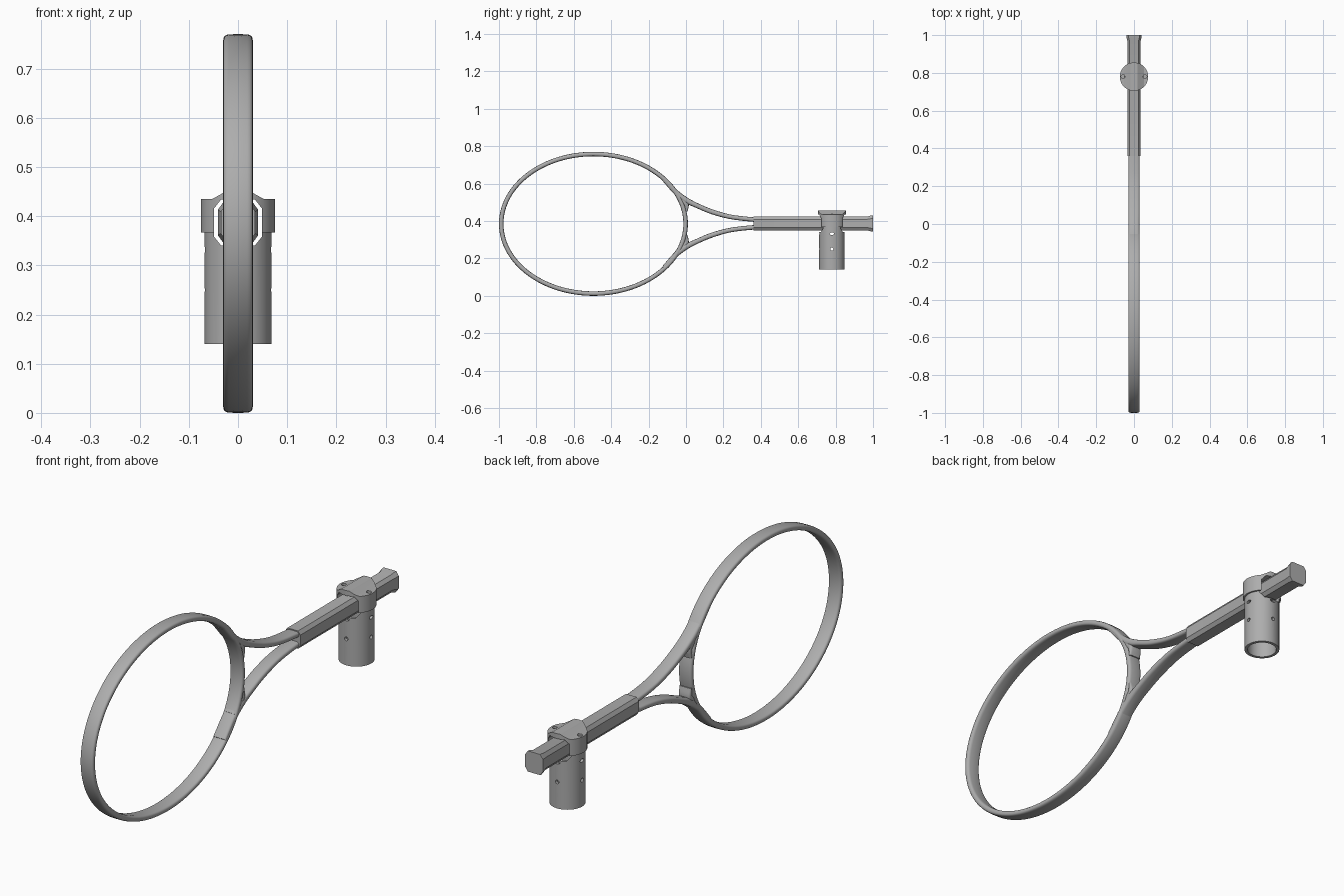
import bpy, bmesh, math
from mathutils import Vector, Matrix

if "Cube" in bpy.data.objects:
    bpy.data.objects.remove(bpy.data.objects["Cube"])

GREY = (0.42, 0.42, 0.42, 1)
mat = bpy.data.materials.new("plain grey")
mat.use_nodes = True
mat.diffuse_color = GREY
mat.node_tree.nodes["Principled BSDF"].inputs["Base Color"].default_value = GREY

MID = 0.387      # height of the handle axis
MOUNT_Y = 0.78   # mount position along the handle


def finish(name, bm, angle=None):
    bmesh.ops.recalc_face_normals(bm, faces=bm.faces)
    mesh = bpy.data.meshes.new(name)
    bm.to_mesh(mesh)
    bm.free()
    obj = bpy.data.objects.new(name, mesh)
    bpy.context.collection.objects.link(obj)
    mesh.materials.append(mat)
    if angle:
        smooth(obj, angle)
    return obj


def smooth(obj, angle):
    bpy.ops.object.select_all(action='DESELECT')
    obj.select_set(True)
    bpy.context.view_layer.objects.active = obj
    bpy.ops.object.shade_smooth_by_angle(angle=math.radians(angle))


def sweep(name, path, section, closed=False, angle=40):
    """Sweep a unit section along (y, z, half width, half thickness) points."""
    bm, rings, n = bmesh.new(), [], len(path)
    for i, (y, z, w, t) in enumerate(path):
        a = path[(i - 1) % n] if closed else path[max(i - 1, 0)]
        b = path[(i + 1) % n] if closed else path[min(i + 1, n - 1)]
        d = Vector((b[0] - a[0], b[1] - a[1])).normalized()
        rings.append([bm.verts.new((u * w, y - d.y * v * t, z + d.x * v * t))
                      for u, v in section])
    m = len(section)
    for i in range(n if closed else n - 1):
        r, s = rings[i], rings[(i + 1) % n]
        for j in range(m):
            k = (j + 1) % m
            bm.faces.new((r[j], r[k], s[k], s[j]))
    if not closed:
        bm.faces.new(rings[0])
        bm.faces.new(rings[-1])
    return finish(name, bm, angle)


def spline(points, steps=6):
    """Catmull-Rom interpolation through the given points."""
    p = [Vector(q) for q in points]
    p = [2 * p[0] - p[1]] + p + [2 * p[-1] - p[-2]]
    out = []
    for a, b, c, d in zip(p, p[1:], p[2:], p[3:]):
        for s in range(steps):
            t = s / steps
            out.append(0.5 * (2 * b + (c - a) * t + (2 * a - 5 * b + 4 * c - d) * t**2
                              + (3 * b - a - 3 * c + d) * t**3))
    return out + [p[-2]]


def cylinder(name, radius, z0, z1, x=0, y=MOUNT_Y, sides=64):
    bm = bmesh.new()
    bmesh.ops.create_cone(bm, cap_ends=True, segments=sides, radius1=radius, radius2=radius,
                          depth=z1 - z0,
                          matrix=Matrix.Translation((x, y, (z0 + z1) / 2)))
    return finish(name, bm)


def prism(name, outline, y0, y1):
    bm = bmesh.new()
    face = bm.faces.new([bm.verts.new((x, y0, z)) for x, z in outline])
    moved = bmesh.ops.extrude_face_region(bm, geom=[face])["geom"]
    bmesh.ops.translate(bm, vec=(0, y1 - y0, 0),
                        verts=[v for v in moved if isinstance(v, bmesh.types.BMVert)])
    return finish(name, bm)


def cut(obj, tool, operation='DIFFERENCE', keep=False):
    mod = obj.modifiers.new("cut", 'BOOLEAN')
    mod.operation, mod.solver, mod.object = operation, 'EXACT', tool
    bpy.context.view_layer.objects.active = obj
    bpy.ops.object.modifier_apply(modifier=mod.name)
    tool.hide_render = True
    if not keep:
        bpy.data.objects.remove(tool)


# Rounded, nearly rectangular section of the frame
rounded = []
for i in range(20):
    a = math.tau * i / 20
    c, s = math.cos(a), math.sin(a)
    rounded.append((math.copysign(abs(c) ** 0.4, c), math.copysign(abs(s) ** 0.8, s)))
octagon = [(1, -.6), (1, .6), (.7, 1), (-.7, 1), (-1, .6), (-1, -.6), (-.7, -1), (.7, -1)]

# Oval hoop
hoop = [(-0.495 + 0.493 * math.cos(a), 0.385 + 0.373 * math.sin(a), 0.03, 0.012)
        for a in (math.tau * i / 128 for i in range(128))]
sweep("hoop", hoop, rounded, closed=True, angle=60)

# Two throat arms, each with a web filling the corner at the hoop
arm = spline([(-0.12, 0.622, .029, .009), (-0.05, 0.55, .029, .014), (0, 0.512, .029, .015),
              (0.06, 0.482, .029, .013), (0.14, 0.449, .029, .013), (0.24, 0.422, .029, .012),
              (0.36, 0.408, .029, .012), (0.42, 0.406, .029, .012)])
web = spline([(-0.05, 0.545, .026, .012), (-0.012, 0.508, .027, .018),
              (0.003, 0.485, .027, .012), (0.002, 0.45, .027, .006)])
for side, sign in (("upper", 1), ("lower", -1)):
    for part, path in (("arm", arm), ("web", web)):
        sweep(f"{side}_throat_{part}",
              [(y, MID + sign * (z - MID), w, t) for y, z, w, t in path], rounded, angle=60)

# Eight-sided handle with a flared butt
sweep("handle", [(0.36, MID, .035, .037), (0.97, MID, .035, .037),
                 (0.99, MID, .041, .043), (1.0, MID, .041, .043)], octagon, angle=20)

# Mount: collar with a raised ridge over the handle, and an open tube below
half = [(.09, .367), (.09, .435), (.052, .435), (.034, .445), (.018, .455)]
collar = cylinder("mount_collar", 0.075, 0.36, 0.47)
cut(collar, prism("collar_shape", half + [(-x, z) for x, z in reversed(half)], 0.6, 0.95),
    'INTERSECT')
tube = cylinder("mount_tube", 0.068, 0.14, 0.367)
cut(tube, cylinder("bore", 0.056, 0.1, 0.35))
channel = prism("channel", [(u * .049, MID + v * .047) for u, v in octagon], 0.6, 0.95)
cut(tube, channel, keep=True)
cut(collar, channel)

# Screw holes in the collar
for sign in (-1, 1):
    cut(collar, cylinder("screw_hole", 0.01, 0.415, 0.5, x=sign * 0.058, sides=16))

# Slots and round holes through the tube wall on four sides
for quarter in range(2):
    for z, wide, tall in ((0.332, .012, .007), (0.25, .008, .008)):
        bm = bmesh.new()
        bmesh.ops.create_cone(bm, cap_ends=True, segments=16, radius1=1, radius2=1, depth=0.2)
        bm.transform(Matrix.Translation((0, MOUNT_Y, z))
                     @ Matrix.Rotation(quarter * math.pi / 2, 4, 'Z')
                     @ Matrix.Rotation(math.pi / 2, 4, 'Y')
                     @ Matrix.Diagonal((tall, wide, 1, 1)))
        cut(tube, finish("side_hole", bm))
for obj in (collar, tube):
    smooth(obj, 25)
